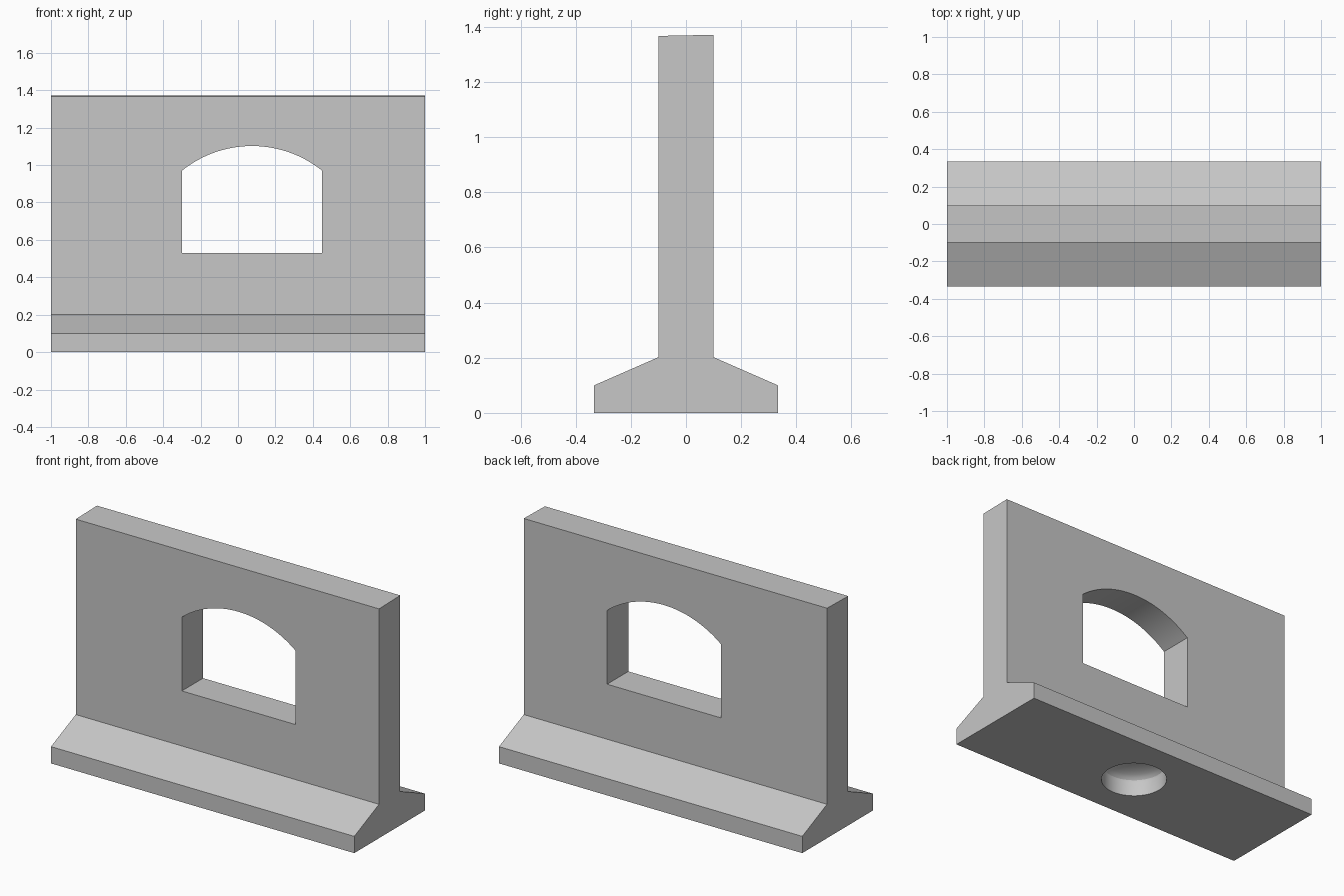
import bpy
import bmesh
import math
from mathutils import Vector

cube = bpy.data.objects.get("Cube")
if cube:
    bpy.data.objects.remove(cube, do_unlink=True)

# Material
concrete = bpy.data.materials.new("concrete_grey")
concrete.use_nodes = True
colour = (0.57, 0.57, 0.57, 1)
concrete.diffuse_color = colour
concrete.node_tree.nodes["Principled BSDF"].inputs["Base Color"].default_value = colour


def finish(bm, name):
    bmesh.ops.recalc_face_normals(bm, faces=bm.faces)
    mesh = bpy.data.meshes.new(name)
    bm.to_mesh(mesh)
    bm.free()
    mesh.materials.append(concrete)
    obj = bpy.data.objects.new(name, mesh)
    bpy.context.collection.objects.link(obj)
    return obj


def prism(name, points, direction):
    """Extrude a closed outline along a direction."""
    bm = bmesh.new()
    face = bm.faces.new([bm.verts.new(p) for p in points])
    ext = bmesh.ops.extrude_face_region(bm, geom=[face])
    verts = [v for v in ext["geom"] if isinstance(v, bmesh.types.BMVert)]
    bmesh.ops.translate(bm, verts=verts, vec=Vector(direction))
    return finish(bm, name)


def lathe(name, profile, steps):
    """Spin an (r, z) profile about the z axis."""
    bm = bmesh.new()
    verts = [bm.verts.new((r, 0, z)) for r, z in profile]
    edges = [bm.edges.new(pair) for pair in zip(verts, verts[1:])]
    bmesh.ops.spin(bm, geom=verts + edges, cent=(0, 0, 0), axis=(0, 0, 1),
                   angle=math.tau, steps=steps, use_duplicate=False)
    bmesh.ops.remove_doubles(bm, verts=bm.verts, dist=0.0001)
    return finish(bm, name)


def cut(target, cutter):
    cutter.hide_render = True
    mod = target.modifiers.new("cut", 'BOOLEAN')
    mod.operation = 'DIFFERENCE'
    mod.solver = 'EXACT'
    mod.object = cutter
    bpy.context.view_layer.objects.active = target
    bpy.ops.object.modifier_apply(modifier=mod.name)
    bpy.data.objects.remove(cutter, do_unlink=True)


# Wall with a splayed footing, extruded along its length
section = [(-0.333, 0), (0.333, 0), (0.333, 0.1), (0.1, 0.202),
           (0.1, 1.371), (-0.1, 1.367), (-0.1, 0.202), (-0.333, 0.1)]
wall = prism("wall_with_footing", [(-1, y, z) for y, z in section], (2, 0, 0))

# Window opening with a segmental arch
left, right, sill, spring, crown = -0.3, 0.45, 0.53, 0.97, 1.102
half, rise, mid = (right - left) / 2, crown - spring, (left + right) / 2
radius = (half ** 2 + rise ** 2) / (2 * rise)
sweep = math.asin(half / radius)
outline = [(left, sill), (right, sill)]
for i in range(33):
    a = sweep * (1 - i / 16)
    outline.append((mid + radius * math.sin(a), crown - radius + radius * math.cos(a)))
cut(wall, prism("window_cutter", [(x, -0.5, z) for x, z in outline], (0, 1, 0)))

# Round socket in the underside with a shallow domed end
r, depth, dome = 0.18, 0.085, 0.06
profile = [(0, -0.1), (r, -0.1), (r, depth)]
profile += [(r * math.cos(t * math.pi / 16), depth + dome * math.sin(t * math.pi / 16))
            for t in range(1, 8)]
profile.append((0, depth + dome))
cut(wall, lathe("socket_cutter", profile, 48))

# Smooth curved faces, keep the edges crisp
bpy.ops.object.select_all(action='DESELECT')
wall.select_set(True)
bpy.context.view_layer.objects.active = wall
bpy.ops.object.shade_smooth_by_angle(angle=math.radians(20))
